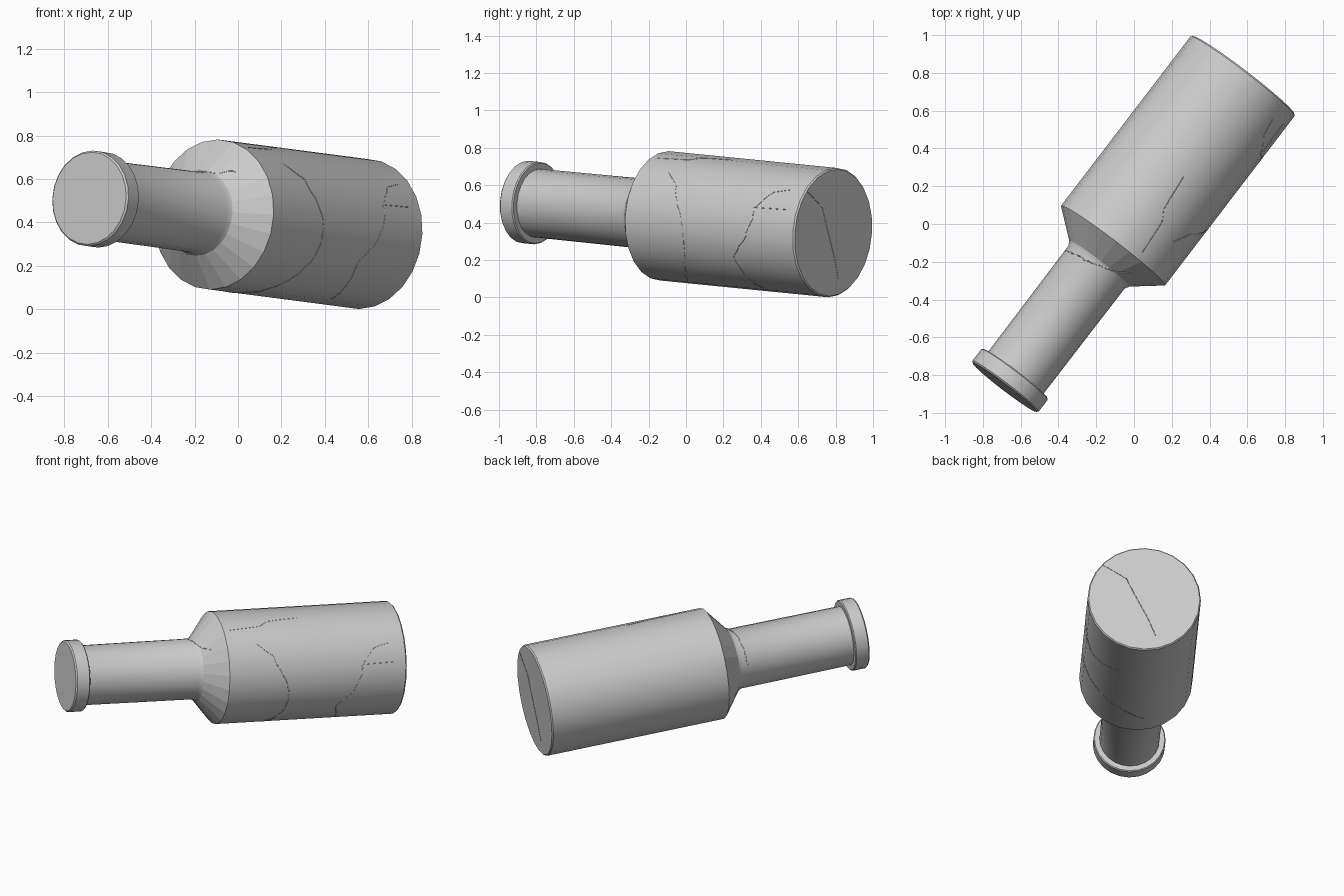
import bpy, bmesh, math, random
from mathutils import Vector

if "Cube" in bpy.data.objects:
    bpy.data.objects.remove(bpy.data.objects["Cube"])

random.seed(4)
SIDES = 24
BASE = Vector((0.579, 0.788, 0.346))
MOUTH = Vector((-0.685, -0.865, 0.511))
AXIS = (MOUTH - BASE).normalized()
LENGTH = (MOUTH - BASE).length
SIDE = Vector((-AXIS.y, AXIS.x, 0)).normalized()
if SIDE.x < 0:
    SIDE = -SIDE
UP = SIDE.cross(AXIS)
if UP.z < 0:
    UP = -UP

# (distance along the bottle, radius)
BODY = [(0, 0.340), (0.008, 0.347), (1.14, 0.347)]
SHOULDER = [(1.14, 0.347), (1.26, 0.200), (1.285, 0.187)]
NECK = [(1.285, 0.187), (LENGTH - 0.092, 0.184)]
LIP = [(LENGTH - 0.092, 0.184), (LENGTH - 0.092, 0.215),
       (LENGTH - 0.086, 0.221), (LENGTH - 0.008, 0.221), (LENGTH, 0.213)]
PROFILE = BODY + SHOULDER[1:] + NECK[1:] + LIP[1:]


def place(t, radius, angle):
    return BASE + AXIS * t + (SIDE * math.cos(angle) + UP * math.sin(angle)) * radius


def bottle():
    bm = bmesh.new()
    rings = [[bm.verts.new(place(t, r, 2 * math.pi * i / SIDES)) for i in range(SIDES)]
             for t, r in PROFILE]
    for k in range(len(rings) - 1):
        for i in range(SIDES):
            j = (i + 1) % SIDES
            bm.faces.new((rings[k][i], rings[k][j], rings[k + 1][j], rings[k + 1][i]))
    bm.faces.new(rings[0])
    bm.faces.new(rings[-1])
    bmesh.ops.recalc_face_normals(bm, faces=bm.faces)
    me = bpy.data.meshes.new("bottle")
    bm.to_mesh(me)
    bm.free()
    ob = bpy.data.objects.new("bottle", me)
    bpy.context.collection.objects.link(ob)
    bpy.context.view_layer.objects.active = ob
    ob.select_set(True)
    bpy.ops.object.shade_smooth_by_angle(angle=math.radians(30))
    # The sloping shoulder is faceted
    for p in me.polygons:
        t = (p.center - BASE).dot(AXIS)
        if 1.15 < t < 1.27:
            p.use_smooth = False


def surface_radius(t, angle):
    r = PROFILE[-1][1]
    for (t0, r0), (t1, r1) in zip(PROFILE, PROFILE[1:]):
        if t0 <= t <= t1 and t1 > t0:
            r = r0 + (r1 - r0) * (t - t0) / (t1 - t0)
            break
    step = 2 * math.pi / SIDES
    return r * math.cos(step / 2) / math.cos(angle % step - step / 2)


def crack(name, points):
    cu = bpy.data.curves.new(name, "CURVE")
    cu.dimensions = "3D"
    cu.bevel_depth = 0.002
    cu.bevel_resolution = 0
    sp = cu.splines.new("POLY")
    sp.points.add(len(points) - 1)
    for q, p in zip(sp.points, points):
        q.co = (*p, 1)
    ob = bpy.data.objects.new(name, cu)
    bpy.context.collection.objects.link(ob)


def wall_crack(name, path):
    # path: (distance along axis, angle in degrees), made jagged
    pts = []
    for (t0, a0), (t1, a1) in zip(path, path[1:]):
        n = max(2, int(abs(a1 - a0) / 3), int(abs(t1 - t0) / 0.03))
        for i in range(n):
            f = i / n
            t = t0 + (t1 - t0) * f + random.uniform(-0.005, 0.005)
            a = math.radians(a0 + (a1 - a0) * f)
            pts.append(place(t, surface_radius(t, a), a))
    crack(name, pts)


bottle()

# Hairline cracks in the wall
wall_crack("crack_middle", [(0.95, 46), (0.857, 33), (0.75, -4), (0.754, -27),
                            (0.81, -50), (0.88, -75), (1.0, -100)])
wall_crack("crack_base_side", [(0.36, -72), (0.43, -29), (0.33, -8), (0.29, 9),
                               (0.29, 19), (0.05, 20)])
wall_crack("crack_base_branch", [(0.28, 20), (0.2, 36), (0.08, 41)])
wall_crack("crack_top", [(1.1, 65), (0.9, 68), (0.85, 74), (0.62, 78)])
wall_crack("crack_neck", [(1.32, 170), (1.3, 100), (1.25, 60), (1.2, 45)])

# Crack across the bottom disc
crack("crack_bottom", [BASE - SIDE * c * -1 + UP * s for c, s in
                       [(0.25, 0.22), (0.2, 0.19), (0.11, 0.134), (0.06, 0.03),
                        (-0.02, -0.126), (-0.07, -0.246)]])
